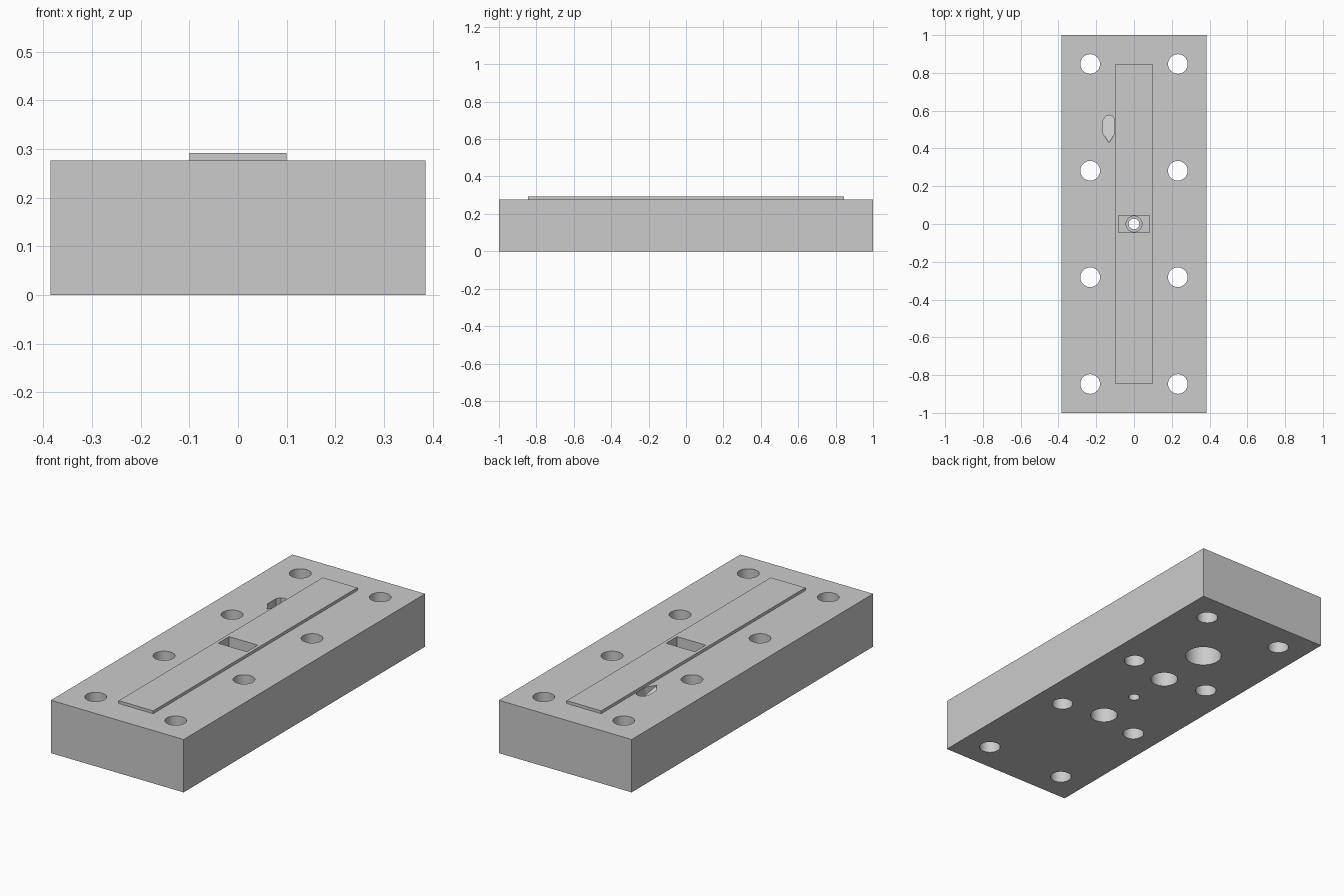
import bpy
import bmesh
from mathutils import Matrix

cube = bpy.data.objects.get("Cube")
if cube:
    bpy.data.objects.remove(cube, do_unlink=True)

BLOCK_TOP, PAD_TOP = 0.277, 0.292

grey = bpy.data.materials.new("plain grey")
grey.use_nodes = True
grey.diffuse_color = (0.6, 0.6, 0.6, 1)
bsdf = next(n for n in grey.node_tree.nodes if n.type == 'BSDF_PRINCIPLED')
bsdf.inputs["Base Color"].default_value = grey.diffuse_color


def finish(name, bm):
    bmesh.ops.recalc_face_normals(bm, faces=bm.faces)
    mesh = bpy.data.meshes.new(name)
    bm.to_mesh(mesh)
    bm.free()
    mesh.materials.append(grey)
    obj = bpy.data.objects.new(name, mesh)
    bpy.context.collection.objects.link(obj)
    return obj


def box(name, half_x, half_y, z0, z1):
    bm = bmesh.new()
    size = Matrix.Diagonal((2 * half_x, 2 * half_y, z1 - z0, 1))
    bmesh.ops.create_cube(bm, size=1, matrix=Matrix.Translation((0, 0, (z0 + z1) / 2)) @ size)
    return finish(name, bm)


def drill(name, x, y, radius, z0, z1):
    bm = bmesh.new()
    bmesh.ops.create_cone(bm, cap_ends=True, segments=40, radius1=radius, radius2=radius,
                          depth=z1 - z0, matrix=Matrix.Translation((x, y, (z0 + z1) / 2)))
    return finish(name, bm)


def slanted_cutter():
    # Bullet-shaped outline whose floor slopes down from the point
    outline = [(-0.132, 0.43), (-0.102, 0.48), (-0.102, 0.555), (-0.115, 0.572),
               (-0.132, 0.576), (-0.15, 0.57), (-0.164, 0.55), (-0.164, 0.48)]
    bm = bmesh.new()
    upper = [bm.verts.new((x, y, BLOCK_TOP + 0.05)) for x, y in outline]
    lower = [bm.verts.new((x, y, BLOCK_TOP - 0.002 - 0.8 * (y - 0.43))) for x, y in outline]
    bm.faces.new(upper)
    bm.faces.new(lower[::-1])
    for i in range(len(outline)):
        j = (i + 1) % len(outline)
        bm.faces.new((upper[i], lower[i], lower[j], upper[j]))
    return finish("slanted_cutter", bm)


def carve(obj, cutters):
    bpy.context.view_layer.objects.active = obj
    for cutter in cutters:
        mod = obj.modifiers.new("cut", 'BOOLEAN')
        mod.operation = 'DIFFERENCE'
        mod.solver = 'EXACT'
        mod.object = cutter
        bpy.ops.object.modifier_apply(modifier=mod.name)


# Body and raised strip
block = box("base_block", 0.385, 1.0, 0, BLOCK_TOP)
strip = box("raised_strip", 0.1, 0.845, BLOCK_TOP, PAD_TOP)

# Central pocket, stepped bore and through hole
pocket = box("pocket_cutter", 0.083, 0.045, 0.215, 0.4)
centre = [pocket,
          drill("bore_cutter", 0, 0, 0.042, 0.12, 0.25),
          drill("pin_cutter", 0, 0, 0.028, -0.1, 0.2)]

# Mounting holes through the block
mounts = [drill("mount_cutter", x, y, 0.052, -0.1, 0.4)
          for x in (-0.232, 0.232) for y in (-0.847, -0.282, 0.282, 0.847)]

# Blind holes in the underside
blind = [drill("blind_cutter", 0, y, r, -0.1, 0.2)
         for y, r in ((0.54, 0.09), (0.235, 0.067), (-0.235, 0.067))]

slanted = slanted_cutter()
cutters = centre + mounts + blind + [slanted]
carve(block, cutters)
carve(strip, [pocket])

for cutter in cutters:
    bpy.data.objects.remove(cutter, do_unlink=True)

# Smooth bores with crisp edges
for obj in bpy.context.selected_objects:
    obj.select_set(False)
block.select_set(True)
strip.select_set(True)
bpy.context.view_layer.objects.active = block
bpy.ops.object.shade_smooth_by_angle(angle=0.5)
